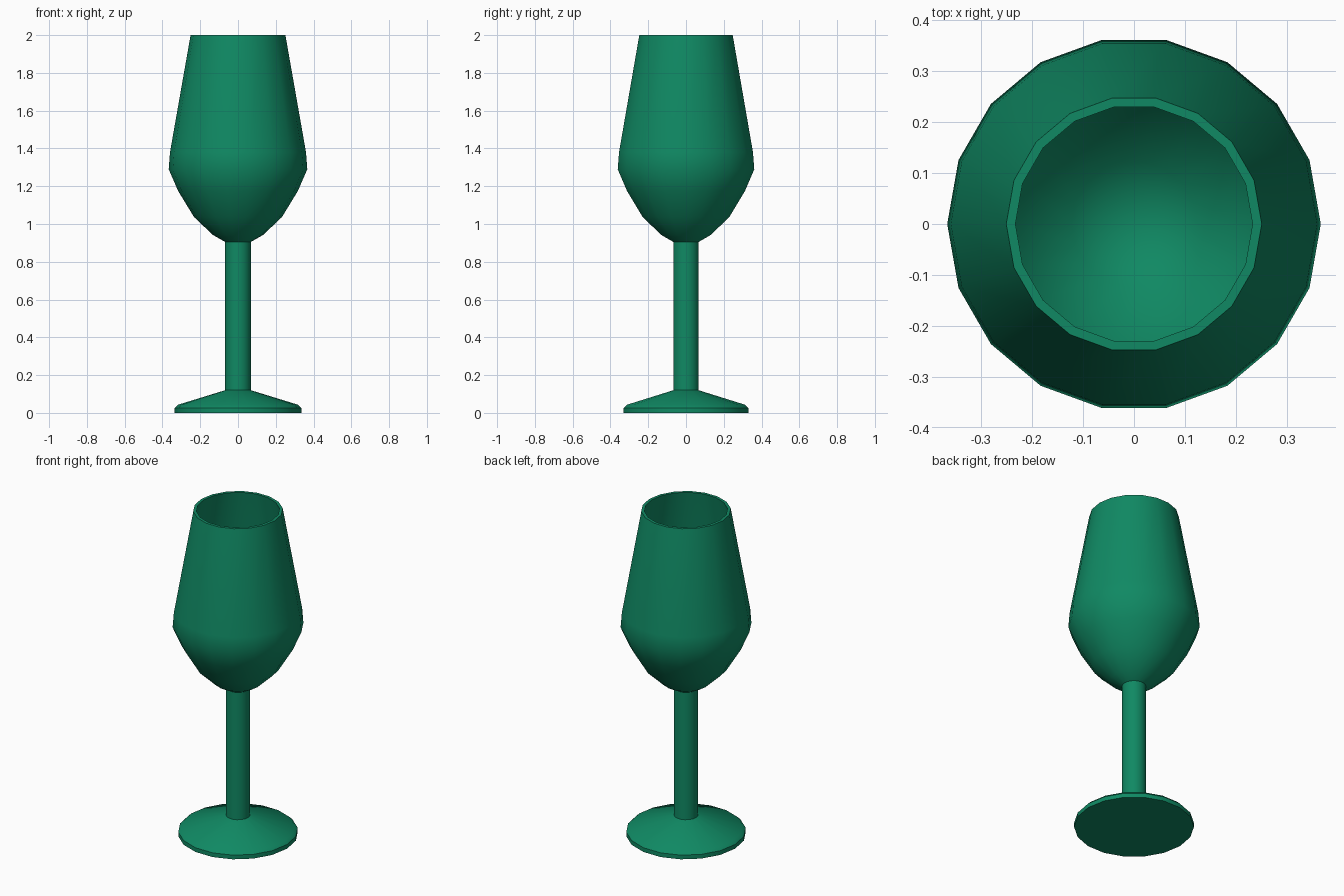
import bpy, bmesh
from math import cos, sin, radians, tau

if "Cube" in bpy.data.objects:
    bpy.data.objects.remove(bpy.data.objects["Cube"])

SIDES = 18
green = bpy.data.materials.new("green_glass")
green.diffuse_color = (0.005, 0.25, 0.125, 1)
green.use_nodes = True
green.node_tree.nodes["Principled BSDF"].inputs["Base Color"].default_value = green.diffuse_color


def lathe(name, profile):
    """Spin (radius, z) points round z; radius 0 closes the surface at the axis."""
    bm = bmesh.new()
    rings = []
    for r, z in profile:
        if r == 0:
            rings.append([bm.verts.new((0, 0, z))] * SIDES)
        else:
            rings.append([bm.verts.new((r * cos(tau * i / SIDES), r * sin(tau * i / SIDES), z))
                          for i in range(SIDES)])
    for a, b in zip(rings, rings[1:]):
        for i in range(SIDES):
            j = (i + 1) % SIDES
            bm.faces.new(dict.fromkeys((a[i], a[j], b[j], b[i])))
    mesh = bpy.data.meshes.new(name)
    bm.to_mesh(mesh)
    bm.free()
    mesh.materials.append(green)
    ob = bpy.data.objects.new(name, mesh)
    bpy.context.collection.objects.link(ob)
    bpy.ops.object.select_all(action='DESELECT')
    ob.select_set(True)
    bpy.context.view_layer.objects.active = ob
    bpy.ops.object.shade_smooth_by_angle(angle=radians(35))
    return ob


# Foot: flat disc with a chamfered rim and a shallow cone top
lathe("foot", [(0, 0), (0.335, 0), (0.335, 0.026), (0.318, 0.043), (0.068, 0.12)])

# Stem: straight column between foot and bowl
lathe("stem", [(0.068, 0.12), (0.068, 0.905)])

# Bowl: outer wall up, flat rim, inner wall down to the closed bottom
outer = [(0.068, 0.905), (0.133, 0.942), (0.233, 1.037), (0.317, 1.175),
         (0.367, 1.29), (0.36, 1.38), (0.251, 2.0)]
inner = [(0.233, 2.0), (0.341, 1.38), (0.347, 1.295), (0.301, 1.187),
         (0.22, 1.052), (0.123, 0.96), (0.06, 0.925), (0, 0.92)]
lathe("bowl", outer + inner)
